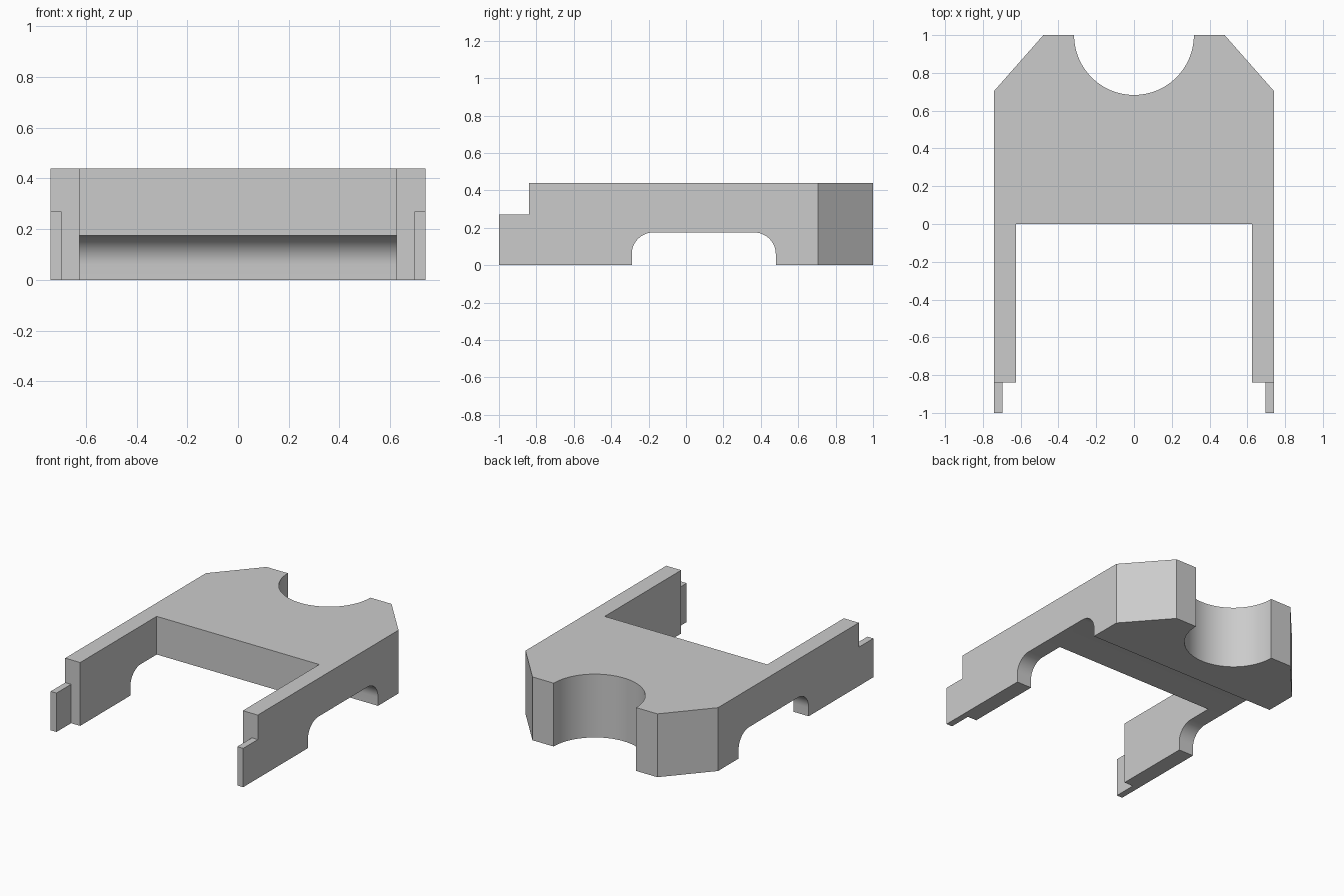
import bpy
import bmesh
from math import sin, cos, pi, radians
from mathutils import Vector

default = bpy.data.objects.get("Cube")
if default:
    bpy.data.objects.remove(default, do_unlink=True)

HEIGHT = 0.44
HALF = 0.74

grey = bpy.data.materials.new("plain_grey")
grey.use_nodes = True
colour = (0.6, 0.6, 0.6, 1)
grey.diffuse_color = colour
grey.node_tree.nodes["Principled BSDF"].inputs["Base Color"].default_value = colour


def prism(name, points, direction):
    """Extrude a closed planar outline along a direction."""
    bm = bmesh.new()
    face = bm.faces.new([bm.verts.new(p) for p in points])
    grown = bmesh.ops.extrude_face_region(bm, geom=[face])
    verts = [v for v in grown["geom"] if isinstance(v, bmesh.types.BMVert)]
    bmesh.ops.translate(bm, verts=verts, vec=Vector(direction))
    bmesh.ops.recalc_face_normals(bm, faces=bm.faces)
    mesh = bpy.data.meshes.new(name)
    bm.to_mesh(mesh)
    bm.free()
    mesh.materials.append(grey)
    obj = bpy.data.objects.new(name, mesh)
    bpy.context.collection.objects.link(obj)
    return obj


def arc(cx, cy, r, start, end, steps):
    angles = [radians(start + (end - start) * i / steps) for i in range(steps + 1)]
    return [(cx + r * cos(a), cy + r * sin(a)) for a in angles]


def cut(target, cutter):
    """Subtract the cutter and discard it."""
    cutter.hide_render = True
    mod = target.modifiers.new("cut", 'BOOLEAN')
    mod.operation = 'DIFFERENCE'
    mod.solver = 'EXACT'
    mod.object = cutter
    bpy.context.view_layer.objects.active = target
    bpy.ops.object.modifier_apply(modifier=mod.name)
    bpy.data.objects.remove(cutter, do_unlink=True)


def front_box(name, half_width, z0):
    """Cutter box covering the tips of both legs."""
    w = half_width
    outline = [(-w, -1.2, z0), (w, -1.2, z0), (w, -0.84, z0), (-w, -0.84, z0)]
    return prism(name, outline, (0, 0, 1))


# Plan outline: two legs, chamfered back corners, round notch
side = [(0.625, 0), (0.625, -1), (HALF, -1), (HALF, 0.705), (0.48, 1)]
notch = arc(0, 1, 0.317, 0, -180, 48)
plan = side + notch + [(-x, y) for x, y in reversed(side)]
body = prism("bracket_body", [(x, y, 0) for x, y in plan], (0, 0, HEIGHT))

# Rounded channel across the underside
y0, y1, top, r = -0.29, 0.48, 0.175, 0.115
channel = ([(y0, -0.2), (y1, -0.2)]
           + arc(y1 - r, top - r, r, 0, 90, 12)
           + arc(y0 + r, top - r, r, 90, 180, 12))
cut(body, prism("channel_cutter", [(-1, y, z) for y, z in channel], (2, 0, 0)))

# Thin, low tabs at the leg tips
cut(body, front_box("tab_inner_cutter", 0.695, -0.2))
cut(body, front_box("tab_top_cutter", 1, 0.27))

# Smooth curved walls, sharp edges kept
bpy.ops.object.select_all(action='DESELECT')
body.select_set(True)
bpy.context.view_layer.objects.active = body
bpy.ops.object.shade_smooth_by_angle(angle=radians(30))
